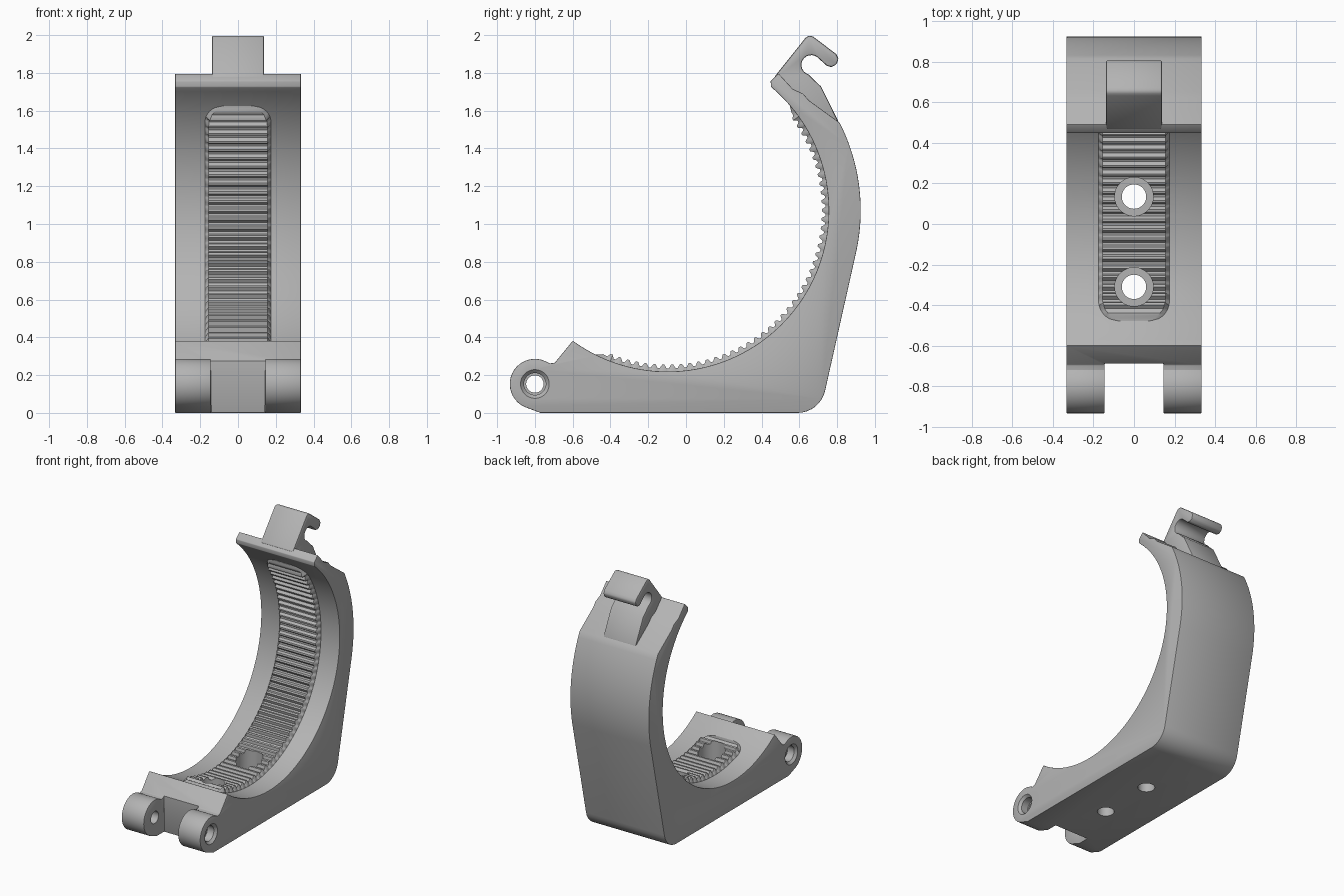
import bpy, bmesh
from math import sin, cos, radians, pi

cube = bpy.data.objects.get("Cube")
if cube:
    bpy.data.objects.remove(cube, do_unlink=True)

# Single grey material
grey = bpy.data.materials.new("satin grey")
grey.use_nodes = True
GREY = (0.45, 0.45, 0.45, 1)
grey.diffuse_color = GREY
grey.node_tree.nodes["Principled BSDF"].inputs["Base Color"].default_value = GREY

CY, CZ = -0.098, 1.072      # centre of the clamped tube
R_IN, R_OUT = 0.853, 1.023
HALF = 0.333
HINGE = (-0.8, 0.153)


def arc(cy, cz, r, a0, a1, n):
    """Points of an arc in the side plane, angles in degrees."""
    steps = [radians(a0 + (a1 - a0) * i / n) for i in range(n + 1)]
    return [(cy + r * cos(a), cz + r * sin(a)) for a in steps]


def finish(name, bm):
    bmesh.ops.recalc_face_normals(bm, faces=bm.faces)
    mesh = bpy.data.meshes.new(name)
    bm.to_mesh(mesh)
    bm.free()
    mesh.materials.append(grey)
    ob = bpy.data.objects.new(name, mesh)
    bpy.context.collection.objects.link(ob)
    return ob


def loft(name, rings):
    """Closed solid through equal rings of points."""
    bm = bmesh.new()
    rows = [[bm.verts.new(p) for p in ring] for ring in rings]
    n = len(rows[0])
    for a, b in zip(rows, rows[1:]):
        for i in range(n):
            j = (i + 1) % n
            bm.faces.new((a[i], a[j], b[j], b[i]))
    bm.faces.new(rows[0])
    bm.faces.new(rows[-1])
    return finish(name, bm)


def extrude(name, profile, half):
    return loft(name, [[(x, y, z) for y, z in profile] for x in (-half, half)])


def cylinder(axis, centre, r0, r1, start, end):
    """Round cutter along x or z, from start to end."""
    u, v = centre
    rings = []
    for r, t in ((r0, start), (r1, end)):
        pts = arc(u, v, r, 0, 360 - 360 / 48, 47)
        rings.append([(t, p, q) if axis == "x" else (p, q, t) for p, q in pts])
    return loft("cutter", rings)


def apply(ob, mod):
    bpy.context.view_layer.objects.active = ob
    bpy.ops.object.modifier_apply(modifier=mod.name)


def cut(ob, cutter):
    cutter.hide_render = True
    mod = ob.modifiers.new("cut", "BOOLEAN")
    mod.operation = "DIFFERENCE"
    mod.solver = "EXACT"
    mod.object = cutter
    apply(ob, mod)
    bpy.data.objects.remove(cutter, do_unlink=True)


def soften(ob, width):
    mod = ob.modifiers.new("soften", "BEVEL")
    mod.width = width
    mod.segments = 2
    mod.limit_method = "ANGLE"
    mod.angle_limit = radians(40)
    apply(ob, mod)


# Clamp body: hinge end, flat foot, leaning back, curved arm and inner bore
body_profile = (
    [(-0.77, 0.0)]
    + arc(0.59, 0.15, 0.15, -90, -12, 8)
    + arc(CY, CZ, R_OUT, -12, 27, 16)
    + [(0.65, 1.655), (0.62, 1.69), (0.565, 1.715), (0.49, 1.797), (0.448, 1.757)]
    + arc(CY, CZ, R_IN, 50, -126, 72)
    + [(-0.695, 0.265), (-0.72, 0.262)]
    + arc(HINGE[0], HINGE[1], 0.133, 65, 245, 20)
)
body = extrude("clamp_body", body_profile, HALF)

# Slot between the two hinge lugs
cut(body, extrude("cutter", [(-1.1, -0.1), (-0.687, -0.1), (-0.687, 0.6), (-1.1, 0.6)], 0.145))
soften(body, 0.014)

# Hinge pin holes with outer counterbores
cut(body, cylinder("x", HINGE, 0.046, 0.046, -0.5, 0.5))
for side in (-1, 1):
    cut(body, cylinder("x", HINGE, 0.058, 0.058, side * 0.26, side * 0.5))
    cut(body, cylinder("x", HINGE, 0.058, 0.098, side * 0.315, side * 0.355))

# Ribbed grip pad with rounded ends, following the bore
A0, A1, TEETH = -116.5, 40.5, 48
TOTAL = TEETH * 4
rings = []
for i in range(TOTAL + 1):
    t = i / TOTAL
    ang = radians(A0 + (A1 - A0) * t)
    edge = min(t, 1 - t) * radians(A1 - A0) * R_IN
    k = max(0.0, 1 - edge / 0.11)
    w = 0.175 - 0.1 * (1 - (1 - k * k) ** 0.5)
    crest = i % 4 in (2, 3)
    top = 0.817 if crest else 0.836
    top = max(top, 0.852 - edge * 0.5)
    section = [(-w, 0.875), (-w, 0.853), (-w + 0.02, top),
               (w - 0.02, top), (w, 0.853), (w, 0.875)]
    rings.append([(x, CY + r * cos(ang), CZ + r * sin(ang)) for x, r in section])
pad = loft("grip_pad", rings)

# Two counterbored screw holes through the foot and the pad
for y in (0.135, -0.31):
    cut(body, cylinder("z", (0, y), 0.06, 0.06, -0.1, 0.6))
    for part in (body, pad):
        cut(part, cylinder("z", (0, y), 0.095, 0.095, 0.1, 0.6))

# Latch hook on top of the arm
hook_profile = (
    [(0.475, 1.75), (0.467, 1.778)]
    + [(0.632, 1.985), (0.65, 1.998), (0.672, 1.993)]
    + [(0.795, 1.9), (0.808, 1.875), (0.797, 1.845), (0.77, 1.83), (0.745, 1.838)]
    + arc(0.663, 1.842, 0.052, 50, 255, 12)
    + [(0.672, 1.768), (0.715, 1.728)]
    + [(0.808, 1.54), (0.74, 1.5), (0.62, 1.61)]
)
hook = extrude("latch_hook", hook_profile, 0.138)
soften(hook, 0.009)

# Smooth curved faces while keeping edges crisp
for ob in (body, pad, hook):
    bpy.ops.object.select_all(action="DESELECT")
    ob.select_set(True)
    bpy.context.view_layer.objects.active = ob
    bpy.ops.object.shade_smooth_by_angle(angle=radians(30))
